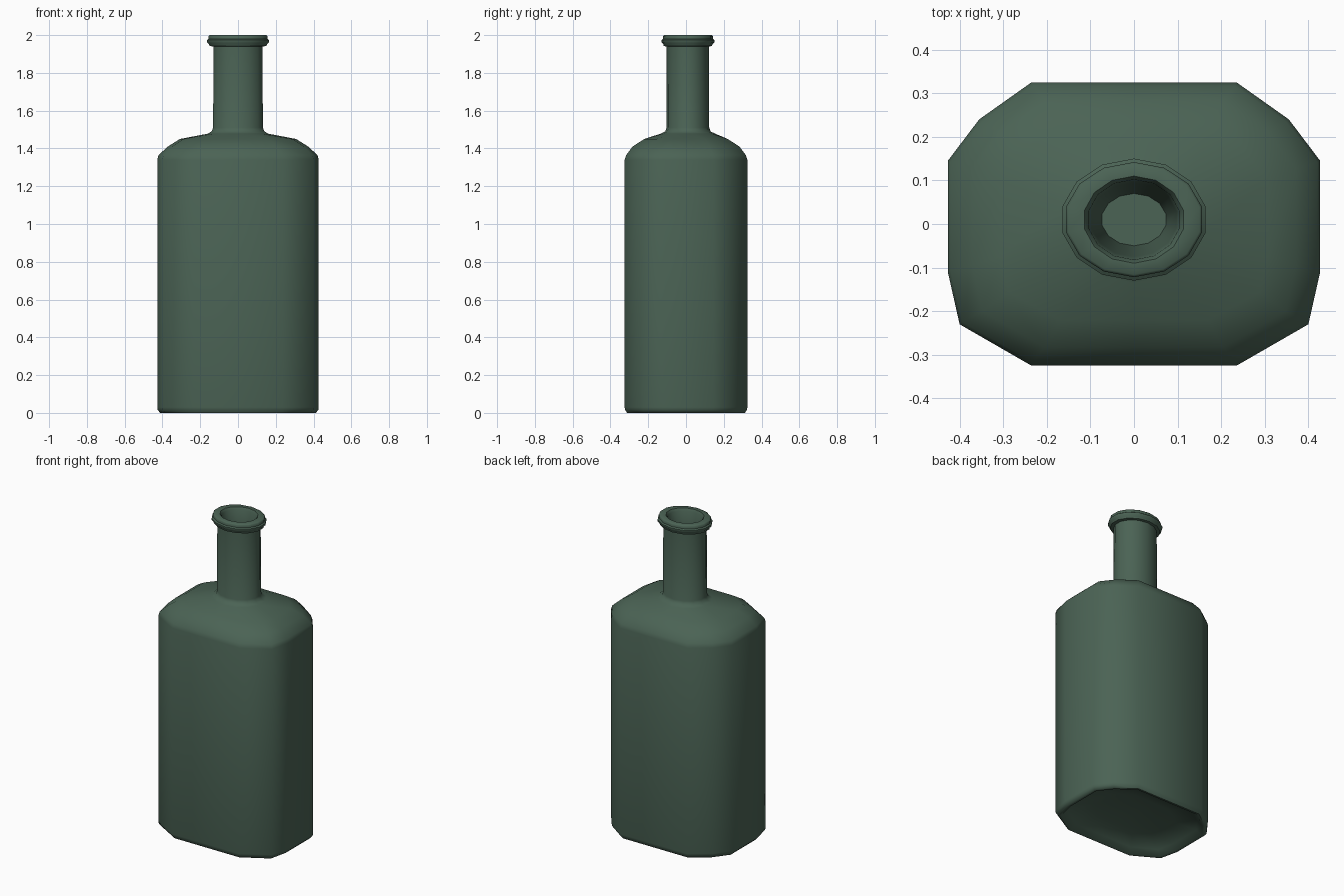
import bpy, bmesh, math

if "Cube" in bpy.data.objects:
    bpy.data.objects.remove(bpy.data.objects["Cube"])

glass = bpy.data.materials.new("dark_green_glass")
glass.diffuse_color = (0.07, 0.125, 0.09, 1)
glass.use_nodes = True
glass.node_tree.nodes["Principled BSDF"].inputs["Base Color"].default_value = glass.diffuse_color

# Right half of the body outline, back to front
HALF = [(0.235, 0.325), (0.355, 0.24), (0.427, 0.145),
        (0.427, -0.11), (0.40, -0.23), (0.235, -0.325)]
OUTLINE = ([(0, 0.325)] + HALF + [(0, -0.325)]
           + [(-x, y) for x, y in reversed(HALF)])
N = len(OUTLINE)


def body(sx, sy, z):
    return [(x * sx, y * sy, z) for x, y in OUTLINE]


def oval(rx, ry, z, cy=0.01):
    return [(rx * math.sin(2 * math.pi * i / N),
             cy + ry * math.cos(2 * math.pi * i / N), z) for i in range(N)]


def loft(name, rings, angle):
    bm = bmesh.new()
    loops = [[bm.verts.new(p) for p in r] for r in rings]
    for a, b in zip(loops, loops[1:]):
        for i in range(N):
            j = (i + 1) % N
            bm.faces.new((a[i], a[j], b[j], b[i]))
    bm.faces.new(loops[0])
    bm.faces.new(list(reversed(loops[-1])))
    bmesh.ops.recalc_face_normals(bm, faces=bm.faces)
    me = bpy.data.meshes.new(name)
    bm.to_mesh(me)
    bm.free()
    me.materials.append(glass)
    ob = bpy.data.objects.new(name, me)
    bpy.context.collection.objects.link(ob)
    bpy.ops.object.select_all(action='DESELECT')
    ob.select_set(True)
    bpy.context.view_layer.objects.active = ob
    bpy.ops.object.shade_smooth_by_angle(angle=math.radians(angle))
    return ob


# One continuous shell: hollow base, body, shoulders, neck, lip and mouth
loft("bottle", [
    # recessed base
    body(0.55, 0.5, 0.06), body(0.86, 0.84, 0.03), body(0.93, 0.92, 0.0),
    # foot edge and straight body
    body(0.965, 0.96, 0.0), body(0.995, 0.99, 0.015), body(1, 1, 0.03),
    body(1, 1, 1.34),
    # shoulders
    body(0.985, 0.975, 1.365), body(0.87, 0.87, 1.41), body(0.72, 0.68, 1.45),
    oval(0.165, 0.145, 1.478), oval(0.143, 0.12, 1.49), oval(0.135, 0.113, 1.51),
    # neck
    oval(0.133, 0.112, 1.94),
    # lip with a bead
    oval(0.155, 0.128, 1.942), oval(0.157, 0.13, 1.952), oval(0.168, 0.14, 1.962),
    oval(0.168, 0.14, 1.974), oval(0.16, 0.132, 1.98), oval(0.16, 0.132, 1.995),
    oval(0.154, 0.126, 2.0),
    # mouth
    oval(0.116, 0.1, 2.0), oval(0.106, 0.092, 1.985), oval(0.1, 0.085, 1.9),
    oval(0.075, 0.06, 1.6),
], 50)
